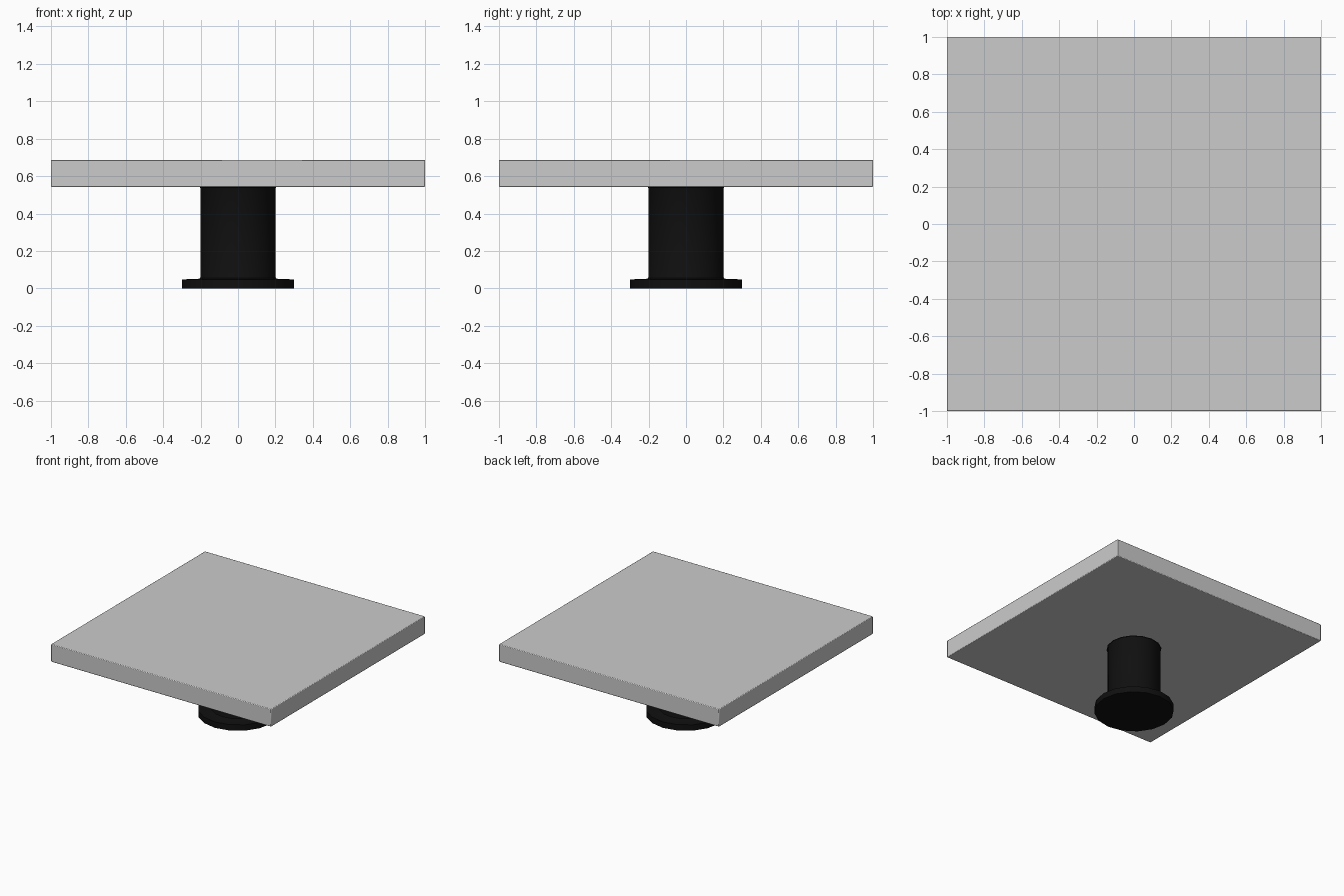
import bpy, bmesh
from math import cos, sin, pi

if "Cube" in bpy.data.objects:
    bpy.data.objects.remove(bpy.data.objects["Cube"])

SIDES = 16


def finish(name, bm):
    bmesh.ops.recalc_face_normals(bm, faces=bm.faces[:])
    mesh = bpy.data.meshes.new(name)
    bm.to_mesh(mesh)
    bm.free()
    obj = bpy.data.objects.new(name, mesh)
    bpy.context.collection.objects.link(obj)
    return obj


def lathe(name, profile):
    bm = bmesh.new()
    rings = [[bm.verts.new((r * cos(2 * pi * i / SIDES), r * sin(2 * pi * i / SIDES), z))
              for i in range(SIDES)] for r, z in profile]
    for a, b in zip(rings, rings[1:]):
        for i in range(SIDES):
            j = (i + 1) % SIDES
            bm.faces.new((a[i], a[j], b[j], b[i]))
    bm.faces.new(rings[0])
    bm.faces.new(rings[-1])
    return finish(name, bm)


# Square table top with a tiny softened edge
bm = bmesh.new()
bmesh.ops.create_cube(bm, size=1)
for v in bm.verts:
    v.co.x *= 2
    v.co.y *= 2
    v.co.z = 0.615 + v.co.z * 0.145
top = finish("table_top", bm)
bevel = top.modifiers.new("soft_edge", "BEVEL")
bevel.width = 0.005
bevel.segments = 2

# Black pedestal: foot disc, column and small flares at both ends
pedestal = lathe("pedestal", [(0.30, 0.0), (0.30, 0.048), (0.215, 0.05), (0.203, 0.054),
                              (0.20, 0.062), (0.20, 0.533), (0.203, 0.54), (0.21, 0.544)])
black = bpy.data.materials.new("black_metal")
black.diffuse_color = (0.005, 0.005, 0.005, 1)
black.use_nodes = True
black.node_tree.nodes["Principled BSDF"].inputs["Base Color"].default_value = black.diffuse_color
pedestal.data.materials.append(black)

# Smooth the round sides, keep hard edges
for obj in (top, pedestal):
    bpy.ops.object.select_all(action="DESELECT")
    obj.select_set(True)
    bpy.context.view_layer.objects.active = obj
    bpy.ops.object.shade_smooth_by_angle(angle=pi / 6)
